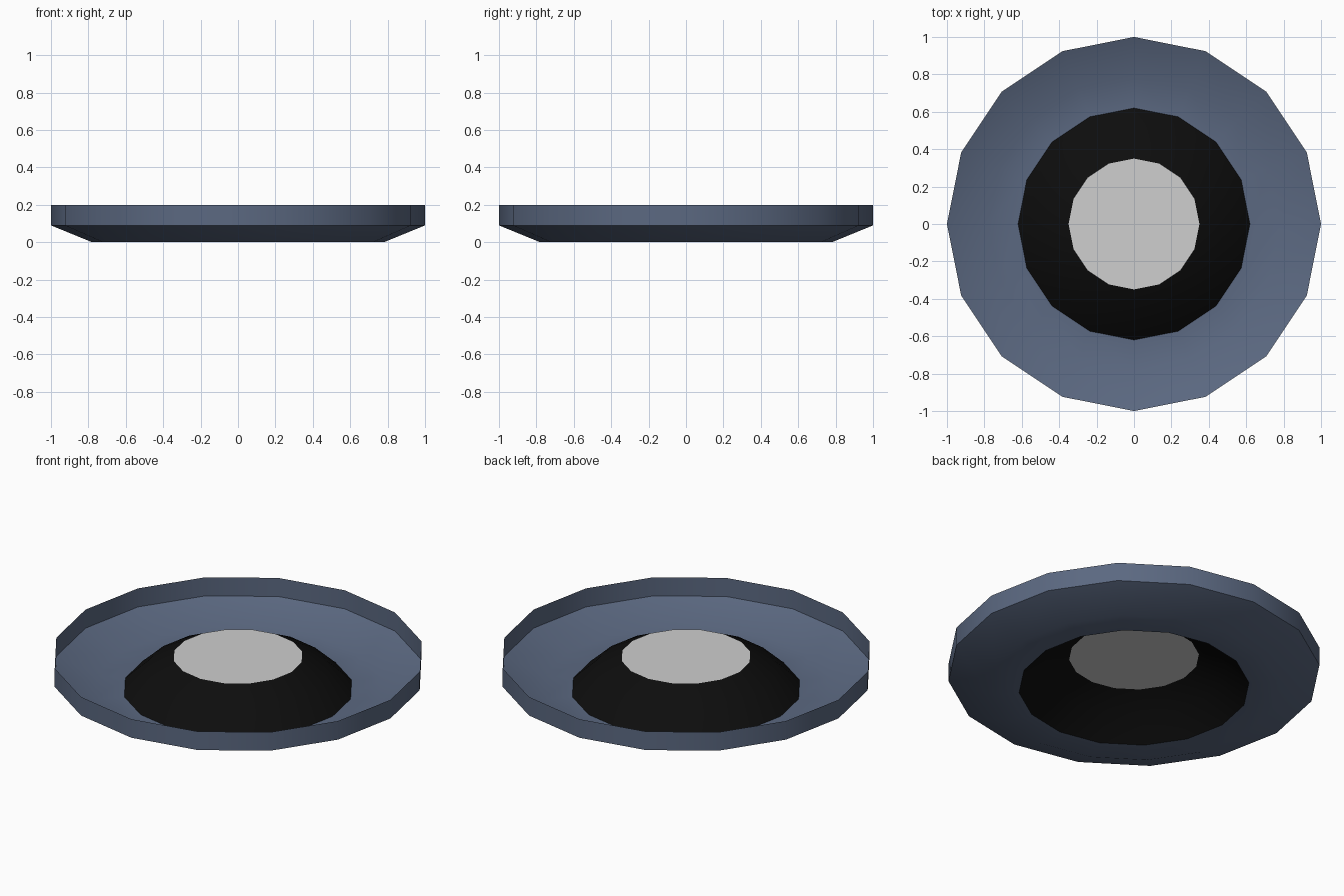
import bpy, bmesh, math

if "Cube" in bpy.data.objects:
    bpy.data.objects.remove(bpy.data.objects["Cube"])

SIDES = 16

def material(name, rgb):
    m = bpy.data.materials.new(name)
    m.diffuse_color = (*rgb, 1)
    m.use_nodes = True
    m.node_tree.nodes["Principled BSDF"].inputs["Base Color"].default_value = m.diffuse_color
    return m

slate = material("slate blue", (0.105, 0.14, 0.22))
black = material("black", (0.004, 0.004, 0.004))
grey = material("light grey", (0.62, 0.62, 0.62))

def revolve(name, profile, mat, cap=False):
    """Spin a (radius, height) profile into an open thin shell."""
    bm = bmesh.new()
    rings = [[bm.verts.new((r * math.cos(i * math.tau / SIDES),
                            r * math.sin(i * math.tau / SIDES), z))
              for i in range(SIDES)] for r, z in profile]
    for a, b in zip(rings, rings[1:]):
        for i in range(SIDES):
            j = (i + 1) % SIDES
            bm.faces.new((a[i], a[j], b[j], b[i]))
    if cap:
        bm.faces.new(rings[-1])
    me = bpy.data.meshes.new(name)
    bm.to_mesh(me)
    bm.free()
    me.materials.append(mat)
    ob = bpy.data.objects.new(name, me)
    bpy.context.collection.objects.link(ob)
    bpy.context.view_layer.objects.active = ob
    ob.select_set(True)
    bpy.ops.object.shade_smooth_by_angle(angle=math.radians(40))
    ob.select_set(False)
    return ob

# Outer wall and dished floor
revolve("outer_dish", [(1, 0.2), (1, 0.09), (0.78, 0), (0.62, 0)][::-1], slate)
# Raised hollow hub
revolve("hub_slope", [(0.62, 0), (0.49, 0.12), (0.35, 0.19)], black)
# Flat disc closing the hub
revolve("hub_disc", [(0.35, 0.19)], grey, cap=True)
